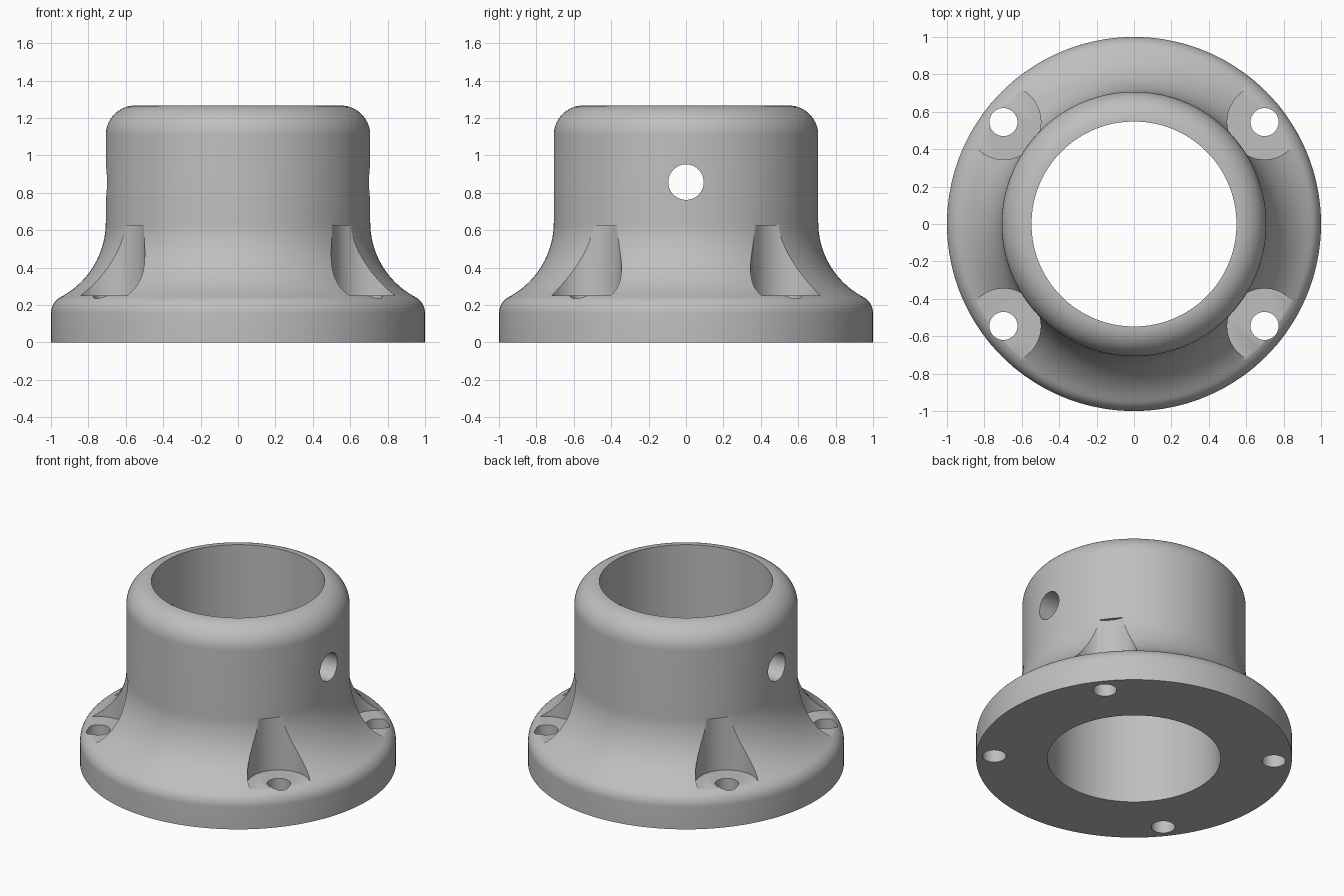
import bpy, bmesh
from math import sin, cos, tau, pi, atan2, sqrt
from mathutils import Matrix

SEGS = 144
NECK_R, BORE_R, HEIGHT = 0.707, 0.548, 1.267
RIM_R, LIP_Z, LIP_R, FLARE_R = 1.0, 0.155, 0.1, 0.45
BOLT_X, BOLT_Y = 0.698, 0.545

cube = bpy.data.objects.get("Cube")
if cube:
    bpy.data.objects.remove(cube, do_unlink=True)

metal = bpy.data.materials.new("plain_grey")
metal.use_nodes = True
colour = (0.52, 0.52, 0.52, 1)
metal.diffuse_color = colour
metal.node_tree.nodes["Principled BSDF"].inputs["Base Color"].default_value = colour


def arc(cx, cz, r, start, end, steps):
    angles = [start + (end - start) * i / steps for i in range(steps + 1)]
    return [(cx + r * cos(a), cz + r * sin(a)) for a in angles]


def finish(bm, name):
    bmesh.ops.recalc_face_normals(bm, faces=bm.faces)
    mesh = bpy.data.meshes.new(name)
    bm.to_mesh(mesh)
    bm.free()
    obj = bpy.data.objects.new(name, mesh)
    bpy.context.collection.objects.link(obj)
    return obj


def lathe(name, profile):
    bm = bmesh.new()
    rings = []
    for i in range(SEGS):
        a = tau * i / SEGS
        rings.append([bm.verts.new((r * cos(a), r * sin(a), z)) for r, z in profile])
    n = len(profile)
    for i in range(SEGS):
        here, nxt = rings[i], rings[(i + 1) % SEGS]
        for j in range(n):
            k = (j + 1) % n
            bm.faces.new((here[j], nxt[j], nxt[k], here[k]))
    return finish(bm, name)


def cylinder(name, r, length, matrix, segs):
    bm = bmesh.new()
    bmesh.ops.create_cone(bm, cap_ends=True, segments=segs, radius1=r,
                          radius2=r, depth=length, matrix=matrix)
    obj = finish(bm, name)
    obj.hide_render = True
    return obj


# Flanged collar: rounded lip, flared skirt, straight neck, rounded top, open bore
lip_x = RIM_R - LIP_R
flare_x = NECK_R + FLARE_R
rise = sqrt((LIP_R + FLARE_R) ** 2 - (flare_x - lip_x) ** 2)
join = atan2(rise, flare_x - lip_x)
top_r = NECK_R - BORE_R
profile = [(BORE_R, 0), (RIM_R, 0)]
profile += arc(lip_x, LIP_Z, LIP_R, 0, join, 8)
profile += arc(flare_x, LIP_Z + rise, FLARE_R, pi + join, pi, 18)[1:]
profile += arc(BORE_R, HEIGHT - top_r, top_r, 0, pi / 2, 14)
collar = lathe("flanged_collar", profile)

# Cutters: bolt holes with tool pockets, and one cross hole through the neck
cutters = []
for sx in (-1, 1):
    for sy in (-1, 1):
        x, y = sx * BOLT_X, sy * BOLT_Y
        cutters.append(cylinder("pocket_cutter", 0.2, 0.375,
                                Matrix.Translation((x, y, 0.4375)), 64))
        cutters.append(cylinder("bolt_hole_cutter", 0.075, 1,
                                Matrix.Translation((x, y, 0)), 48))
cross = Matrix.Translation((0, 0, 0.857)) @ Matrix.Rotation(pi / 2, 4, "Y")
cutters.append(cylinder("cross_hole_cutter", 0.095, 2, cross, 48))

for cutter in cutters:
    mod = collar.modifiers.new(cutter.name, "BOOLEAN")
    mod.operation, mod.solver, mod.object = "DIFFERENCE", "EXACT", cutter

# Bake the cuts so that smoothing finds the sharp edges
graph = bpy.context.evaluated_depsgraph_get()
cut_mesh = bpy.data.meshes.new_from_object(collar.evaluated_get(graph))
collar.modifiers.clear()
collar.data = cut_mesh
for cutter in cutters:
    bpy.data.objects.remove(cutter, do_unlink=True)
cut_mesh.materials.clear()
cut_mesh.materials.append(metal)

for other in bpy.context.selected_objects:
    other.select_set(False)
collar.select_set(True)
bpy.context.view_layer.objects.active = collar
bpy.ops.object.shade_smooth_by_angle()
